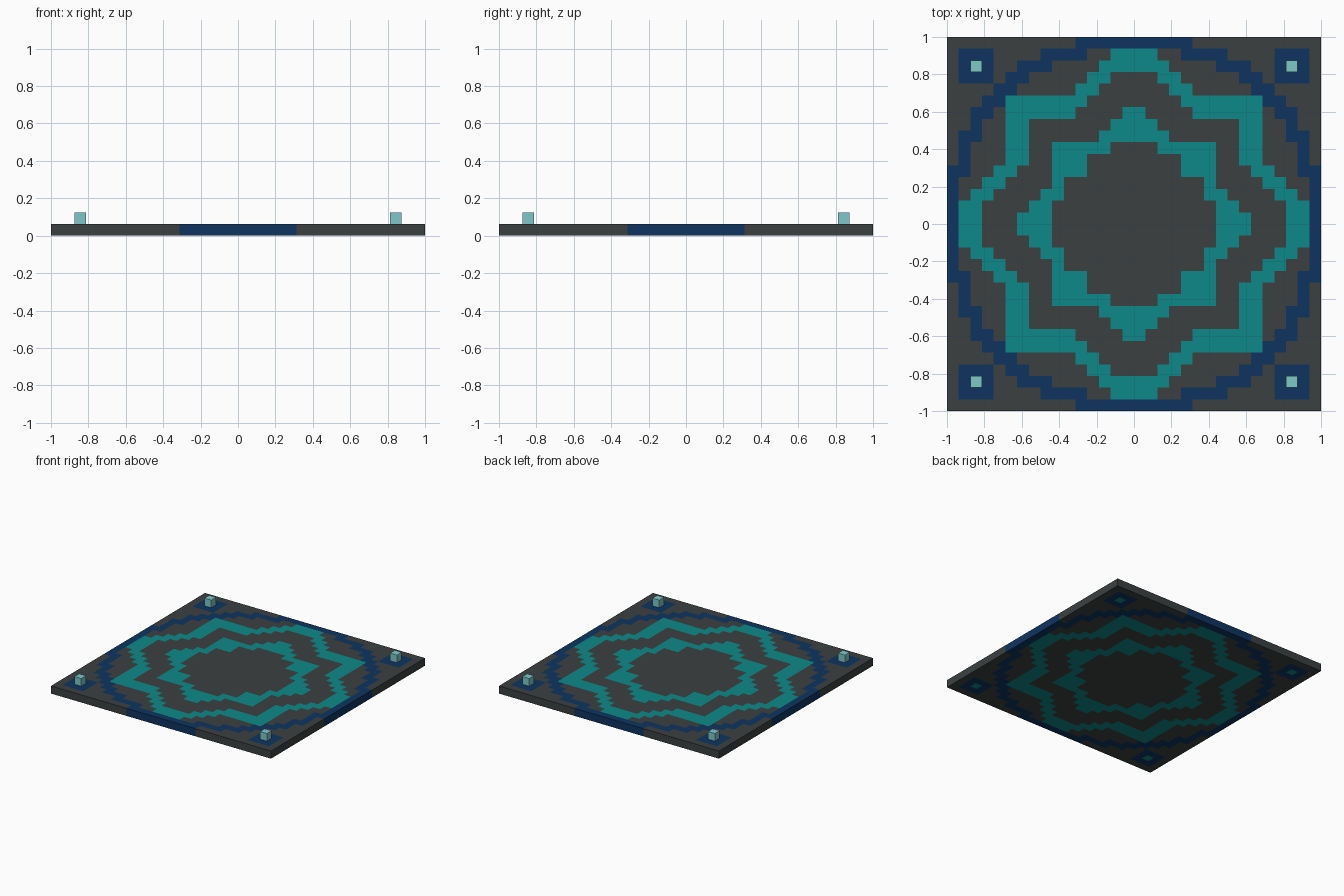
import bpy, bmesh

if "Cube" in bpy.data.objects:
    bpy.data.objects.remove(bpy.data.objects["Cube"])

U = 1 / 16  # one tile: the floor is 32 x 32 tiles


def material(name, rgb):
    m = bpy.data.materials.new(name)
    lin = [((c / 255 + 0.055) / 1.055) ** 2.4 for c in rgb]
    m.diffuse_color = (*lin, 1)
    m.use_nodes = True
    m.node_tree.nodes["Principled BSDF"].inputs["Base Color"].default_value = m.diffuse_color
    return m


mats = [material("charcoal", (60, 64, 64)),
        material("navy", (14, 52, 96)),
        material("teal", (13, 137, 137)),
        material("pale_aqua", (126, 200, 200))]

# Pattern of one eighth: row counted from the centre -> first and last column.
# Each run is also mirrored across the diagonal and into all four quadrants.
NAVY_RING = {15: (0, 4), 14: (4, 7), 13: (7, 9), 12: (9, 10), 11: (10, 11)}
OUTER_STAR = {14: (0, 1), 13: (0, 2), 12: (2, 3), 11: (3, 4), 10: (4, 10), 9: (5, 10)}
INNER_STAR = {9: (0, 0), 8: (0, 1), 7: (0, 2), 6: (2, 6), 5: (4, 6), 4: (4, 6)}


def inside(pattern, i, j):
    return any(a in pattern and pattern[a][0] <= b <= pattern[a][1]
               for a, b in ((i, j), (j, i)))


def tile_colour(i, j):
    if i == j == 13:
        return 2                      # tile under each post
    if inside(OUTER_STAR, i, j) or inside(INNER_STAR, i, j):
        return 2
    if inside(NAVY_RING, i, j) or (12 <= i <= 14 and 12 <= j <= 14):
        return 1
    return 0


def add_object(name, bm, materials):
    me = bpy.data.meshes.new(name)
    bm.to_mesh(me)
    bm.free()
    for m in materials:
        me.materials.append(m)
    ob = bpy.data.objects.new(name, me)
    bpy.context.collection.objects.link(ob)
    return ob


# Floor slab: tiled grid given thickness, coloured by tile
bm = bmesh.new()
bmesh.ops.create_grid(bm, x_segments=32, y_segments=32, size=1)
ext = bmesh.ops.extrude_face_region(bm, geom=bm.faces[:], use_keep_orig=True)
for v in ext["geom"]:
    if isinstance(v, bmesh.types.BMVert):
        v.co.z += U
bmesh.ops.recalc_face_normals(bm, faces=bm.faces[:])
for f in bm.faces:
    c = f.calc_center_median()
    i, j = (min(int(abs(t) / U), 15) for t in (c.x, c.y))
    f.material_index = tile_colour(i, j)
add_object("floor_slab", bm, mats[:3])

# Corner posts
for sx, side in ((-1, "left"), (1, "right")):
    for sy, end in ((-1, "front"), (1, "back")):
        bm = bmesh.new()
        bmesh.ops.create_cube(bm, size=U)
        post = add_object(f"corner_post_{end}_{side}", bm, [mats[3]])
        post.location = (sx * 13.5 * U, sy * 13.5 * U, 1.5 * U)
